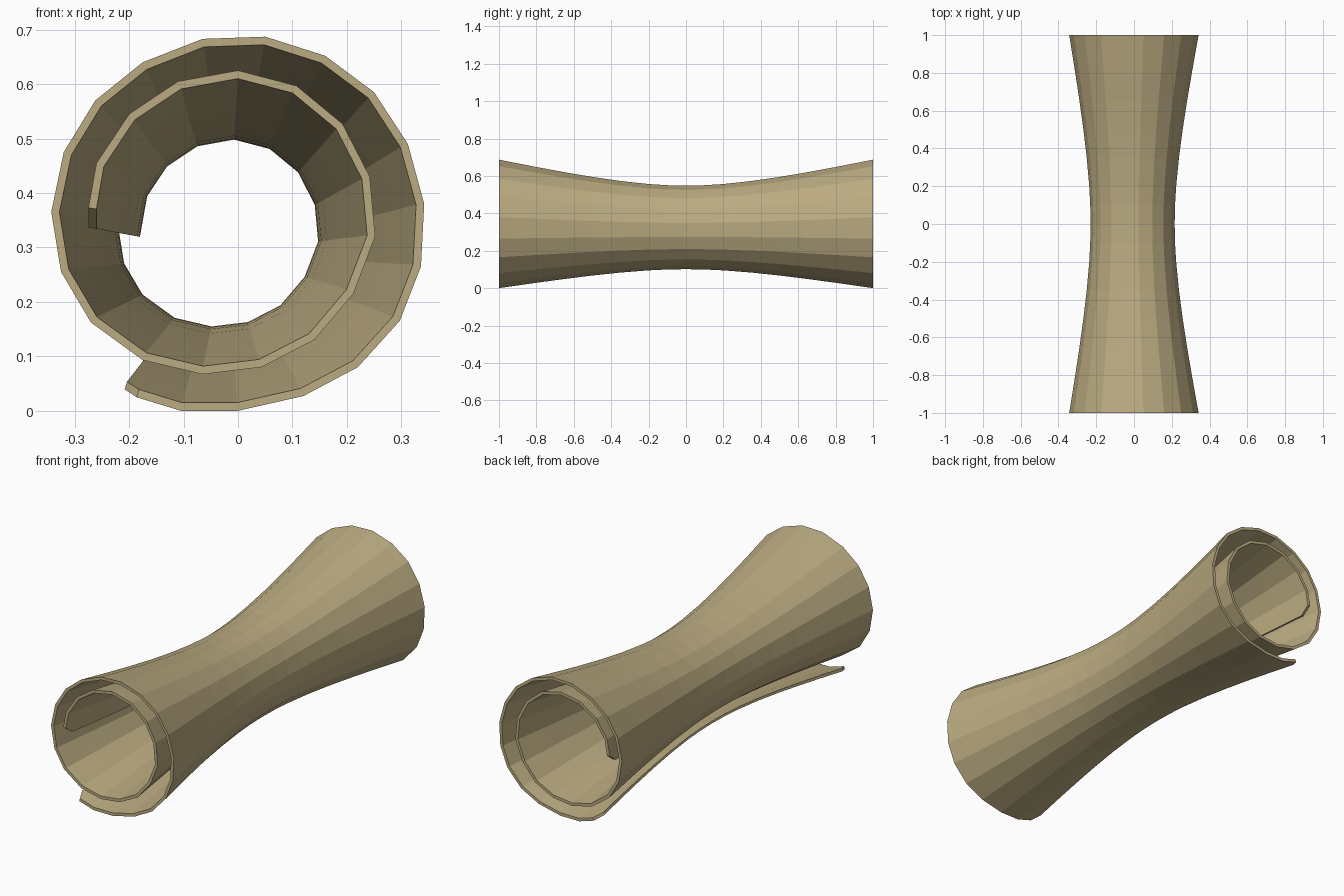
import bpy, bmesh
from mathutils import Vector

if "Cube" in bpy.data.objects:
    bpy.data.objects.remove(bpy.data.objects["Cube"])

THICK = 0.015
WAIST = 0.65        # scale of the roll at its middle
ROWS = [-1, -.95, -.8, -.65, -.5, -.35, -.2, -.1, 0, .1, .2, .35, .5, .65, .8, .95, 1]

# Spiral cross-section (x, z), from the loose outer flap to the inner end
spiral = [Vector(p) for p in [
    (-.213, .033), (-.105, 0), (0, 0), (.12, .027), (.22, .08), (.297, .165), (.336, .265),
    (.342, .38), (.312, .49), (.25, .585), (.16, .652), (.05, .687), (-.065, .683),
    (-.175, .64), (-.262, .57), (-.32, .475), (-.343, .365), (-.325, .255), (-.27, .162),
    (-.175, .093), (-.065, .067), (.043, .08), (.14, .13), (.212, .215), (.252, .32),
    (.242, .43), (.192, .527), (.107, .597), (0, .625), (-.11, .605), (-.2, .545),
    (-.26, .455), (-.281, .338)]]


def offset(pts, d):
    """Offset an open polyline towards its left side."""
    out = []
    for i, p in enumerate(pts):
        t = (pts[min(i + 1, len(pts) - 1)] - pts[max(i - 1, 0)]).normalized()
        out.append(p + Vector((-t.y, t.x)) * d)
    return out


def row_scale(y):
    """Hyperbolic flare from the waist to the ends."""
    a = 0.5
    f = ((a * a + y * y) ** .5 - a) / ((a * a + 1) ** .5 - a)
    return WAIST + (1 - WAIST) * f


def section(y):
    pts = [p.copy() for p in spiral]
    if abs(y) == 1:                      # clipped sheet corners
        pts[0] = pts[0].lerp(pts[1], .25)
        pts[-1] = pts[-1].lerp(pts[-2], .3)
    s = row_scale(y)
    centre = Vector((-.02, .29))
    return [[centre + (p - centre) * s for p in line] for line in (pts, offset(pts, THICK))]


# Rolled sheet: outer and inner skins joined by rims
bm = bmesh.new()
grid = [[[bm.verts.new((p.x, y, p.y)) for p in line] for line in section(y)] for y in ROWS]
n = len(spiral)
for (o0, i0), (o1, i1) in zip(grid, grid[1:]):
    for k in range(n - 1):
        bm.faces.new((o0[k], o0[k + 1], o1[k + 1], o1[k]))
        bm.faces.new((i0[k], i1[k], i1[k + 1], i0[k + 1]))
    for k in (0, n - 1):
        bm.faces.new((o0[k], o1[k], i1[k], i0[k]))
for o, i in (grid[0], grid[-1]):
    for k in range(n - 1):
        bm.faces.new((o[k], o[k + 1], i[k + 1], i[k]))
bmesh.ops.recalc_face_normals(bm, faces=bm.faces)

mesh = bpy.data.meshes.new("rolled_sheet")
bm.to_mesh(mesh)
bm.free()
sheet = bpy.data.objects.new("rolled_sheet", mesh)
bpy.context.collection.objects.link(sheet)

mat = bpy.data.materials.new("parchment_tan")
mat.diffuse_color = (.50, .41, .22, 1)
mat.use_nodes = True
mat.node_tree.nodes["Principled BSDF"].inputs["Base Color"].default_value = mat.diffuse_color
mesh.materials.append(mat)
